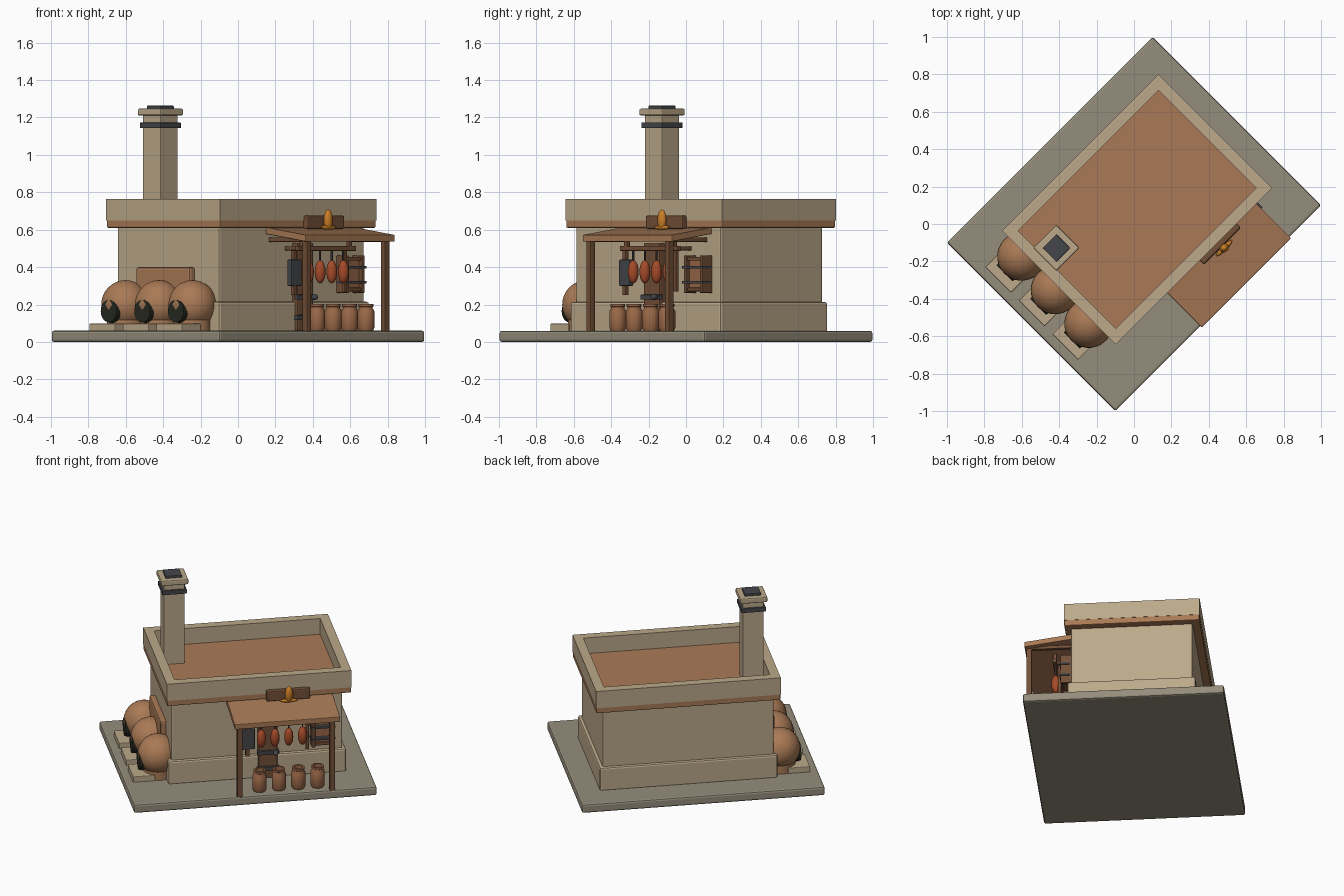
import bpy, bmesh, math
from mathutils import Matrix, Vector

if "Cube" in bpy.data.objects:
    bpy.data.objects.remove(bpy.data.objects["Cube"])

TURN = Matrix.Rotation(math.radians(45), 4, 'Z')   # the whole building stands turned 45 degrees


def material(name, rgb):
    m = bpy.data.materials.new(name)
    m.diffuse_color = (*rgb, 1)
    m.use_nodes = True
    m.node_tree.nodes["Principled BSDF"].inputs["Base Color"].default_value = m.diffuse_color
    return m


STONE = material("grey_stone", (.30, .268, .20))
PLASTER = material("cream_plaster", (.50, .395, .255))
CLAY = material("terracotta", (.40, .195, .092))
JAR = material("brown_clay", (.33, .14, .065))
WOOD = material("dark_wood", (.175, .08, .038))
IRON = material("dark_iron", (.06, .062, .07))
SOOT = material("soot_black", (.02, .022, .015))
RED = material("red_meat", (.38, .07, .022))
GOLD = material("orange_gold", (.60, .21, .02))


def finish(name, bm, mat, smooth=False):
    bmesh.ops.recalc_face_normals(bm, faces=bm.faces)
    bm.transform(TURN)
    mesh = bpy.data.meshes.new(name)
    bm.to_mesh(mesh)
    bm.free()
    mesh.materials.append(mat)
    ob = bpy.data.objects.new(name, mesh)
    bpy.context.collection.objects.link(ob)
    if smooth:
        for o in bpy.context.selected_objects:
            o.select_set(False)
        bpy.context.view_layer.objects.active = ob
        ob.select_set(True)
        bpy.ops.object.shade_smooth_by_angle(angle=math.radians(40))
    return ob


def bevel(bm, width):
    if width:
        bmesh.ops.bevel(bm, geom=bm.edges[:], offset=width, segments=2, profile=.5, affect='EDGES')


def box(name, x, y, z, mat, bev=.004):
    """Box from (min, max) pairs on each axis."""
    bm = bmesh.new()
    size = Vector((x[1] - x[0], y[1] - y[0], z[1] - z[0]))
    mid = Vector((x[0] + x[1], y[0] + y[1], z[0] + z[1])) / 2
    bmesh.ops.create_cube(bm, size=1, matrix=Matrix.Translation(mid) @ Matrix.Diagonal((*size, 1)))
    bevel(bm, bev)
    return finish(name, bm, mat)


def cbox(name, cx, cy, side, z, mat, bev=.004):
    h = side / 2
    return box(name, (cx - h, cx + h), (cy - h, cy + h), z, mat, bev)


def ball(name, centre, radii, mat, seg=24, rings=14):
    bm = bmesh.new()
    bmesh.ops.create_uvsphere(bm, u_segments=seg, v_segments=rings, radius=1,
                              matrix=Matrix.Translation(centre) @ Matrix.Diagonal((*radii, 1)))
    return finish(name, bm, mat, True)


def lathe(name, profile, matrix, mat, seg=20):
    """Spin (radius, height) points around the local z axis."""
    bm = bmesh.new()
    vs = [bm.verts.new((r, 0, z)) for r, z in profile]
    es = [bm.edges.new(p) for p in zip(vs, vs[1:])]
    bmesh.ops.spin(bm, geom=vs + es, cent=(0, 0, 0), axis=(0, 0, 1), angle=math.tau, steps=seg)
    bmesh.ops.remove_doubles(bm, verts=bm.verts[:], dist=1e-4)
    bm.transform(matrix)
    return finish(name, bm, mat, True)


# ground slab, plinth and walls
box("ground_slab", (-.778, .778), (-.637, .637), (0, .06), STONE, .012)
box("plinth", (-.509, .629), (-.367, .443), (.05, .215), PLASTER, .012)
box("walls", (-.488, .608), (-.346, .424), (.10, .63), PLASTER, .010)

# flat roof and the parapet ring around it
box("roof_slab", (-.522, .657), (-.385, .471), (.61, .655), CLAY, .006)
bm = bmesh.new()
x0, x1, y0, y1, t = -.524, .659, -.387, .473, .06
rings = []
for z in (.648, .765):
    for d in (0, t):
        rings.append([bm.verts.new(p) for p in ((x0 + d, y0 + d, z), (x1 - d, y0 + d, z),
                                                (x1 - d, y1 - d, z), (x0 + d, y1 - d, z))])
for a, b in ((0, 1), (1, 3), (3, 2), (2, 0)):
    for i in range(4):
        j = (i + 1) % 4
        bm.faces.new((rings[a][i], rings[a][j], rings[b][j], rings[b][i]))
sharp = [e for e in bm.edges if e.calc_face_angle(0) > .5]
bmesh.ops.bevel(bm, geom=sharp, offset=.006, segments=2, profile=.5, affect='EDGES')
finish("parapet", bm, PLASTER)

# chimney
CX, CY = -.384, .203
cbox("chimney_shaft", CX, CY, .132, (.64, 1.22), PLASTER)
cbox("chimney_collar", CX, CY, .158, (1.143, 1.173), IRON)
cbox("chimney_cap", CX, CY, .175, (1.21, 1.247), PLASTER, .008)
cbox("chimney_vent", CX, CY, .104, (1.24, 1.263), IRON)

# round pot ovens along the left wall
TO_LEFT = Matrix.Rotation(math.radians(-90), 4, 'Y')
for i, y in enumerate((.303, .049, -.205), 1):
    ball(f"oven_{i}", (-.548, y, .20), (.13, .13, .13), CLAY, 28, 16)
    lathe(f"oven_foot_{i}", [(0, .06), (.10, .06), (.10, .12), (0, .12)],
          Matrix.Translation((-.548, y, 0)), CLAY)
    lathe(f"oven_mouth_{i}", [(0, 0), (.06, 0), (.064, .01), (.06, .035), (0, .035)],
          Matrix.Translation((-.64, y, .165)) @ TO_LEFT, SOOT)
    box(f"hearth_slab_{i}", (-.725, -.585), (y - .097, y + .097), (.055, .098), PLASTER)
box("oven_back_panel", (-.525, -.48), (-.16, .25), (.12, .40), CLAY, .012)

# sloping awning with its two posts
bm = bmesh.new()
side = ((-.647, .536), (-.647, .572), (-.333, .615), (-.333, .579))
ends = [[bm.verts.new((x, y, z)) for y, z in side] for x in (-.135, .540)]
for e in ends:
    bm.faces.new(e)
for i in range(4):
    j = (i + 1) % 4
    bm.faces.new((ends[0][i], ends[0][j], ends[1][j], ends[1][i]))
bevel(bm, .004)
finish("awning", bm, CLAY)
for i, x in enumerate((-.10, .493), 1):
    cbox(f"awning_post_{i}", x, -.62, .033, (.055, .545), WOOD)
    box(f"awning_bracket_{i}", (x - .012, x + .012), (-.62, -.34), (.535, .558), WOOD, .003)

# sign board with a flame ornament above the awning
box("sign_board", (.11, .39), (-.418, -.38), (.605, .675), WOOD, .008)
ball("sign_flame", (.25, -.432, .652), (.026, .022, .056), GOLD, 16, 12)
ball("sign_flame_base", (.25, -.432, .612), (.06, .014, .012), GOLD, 16, 8)

# hanging rail with meat
box("hanging_rail", (-.02, .415), (-.48, -.453), (.487, .513), WOOD, .003)
for i, x in enumerate((.02, .375), 1):
    box(f"rail_hanger_{i}", (x - .012, x + .012), (-.478, -.455), (.50, .575), WOOD, .003)
    box(f"rail_arm_{i}", (x - .012, x + .012), (-.467, -.34), (.49, .51), WOOD, .003)
for i in range(4):
    x = .067 + .088 * i
    ball(f"hanging_meat_{i + 1}", (x, -.466, .375), (.029, .029, .062), RED, 16, 12)
    cbox(f"meat_hook_{i + 1}", x, -.466, .008, (.43, .49), IRON, 0)

# cleaver and ladle hanging from the rail
box("cleaver_blade", (-.052, .028), (-.455, -.425), (.30, .44), IRON)
box("cleaver_handle", (-.03, -.006), (-.452, -.428), (.25, .49), WOOD, .003)
box("hanging_ladle", (.355, .375), (-.45, -.43), (.27, .49), WOOD, .003)

# narrow wooden door with iron fittings
box("door", (.065, .185), (-.385, -.34), (.06, .53), WOOD, .006)
for i, z in enumerate((.13, .24), 1):
    box(f"door_strap_{i}", (.055, .195), (-.40, -.37), (z - .013, z + .013), IRON, .003)
ball("door_knob", (.17, -.41, .24), (.016, .022, .016), IRON, 12, 8)

# shuttered window with frame and iron straps
box("shutter", (.405, .535), (-.395, -.34), (.275, .45), JAR)
for i, x in enumerate((.40, .52), 1):
    box(f"shutter_stile_{i}", (x, x + .022), (-.418, -.34), (.262, .463), WOOD)
for i, z in enumerate((.27, .435), 1):
    box(f"shutter_rail_{i}", (.40, .542), (-.41, -.34), (z, z + .02), WOOD)
for i, z in enumerate((.32, .40), 1):
    box(f"shutter_strap_{i}", (.393, .549), (-.425, -.36), (z - .007, z + .007), IRON, .002)

# row of open clay jars
JAR_PROFILE = [(0, .06), (.038, .06), (.045, .075), (.045, .165), (.036, .18), (.036, .187),
               (.040, .19), (.040, .202), (.028, .202), (.028, .17), (0, .17)]
for i in range(4):
    lathe(f"jar_{i + 1}", JAR_PROFILE, Matrix.Translation((.04 + .124 * i, -.556, 0)), JAR)
